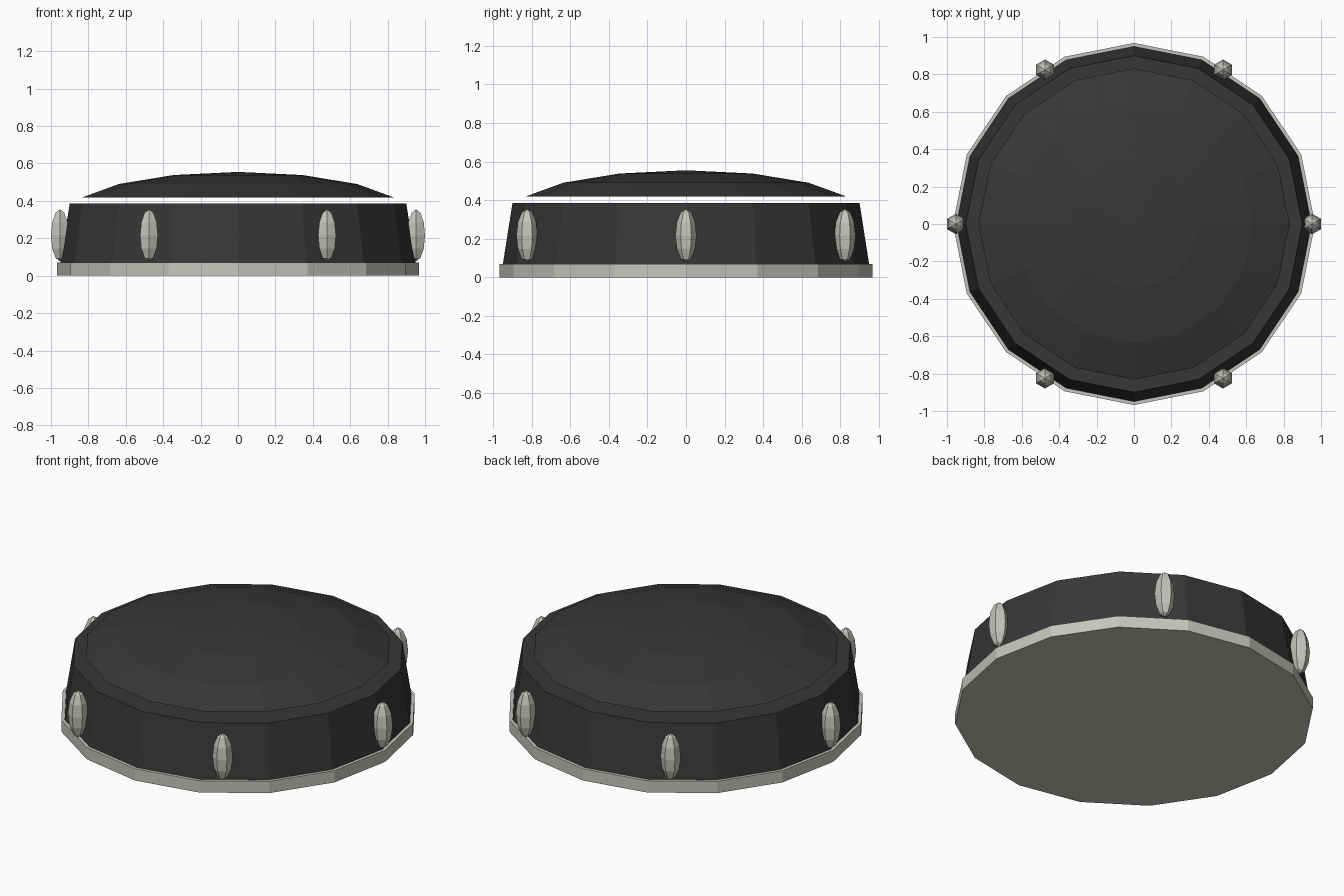
import bpy, bmesh, math
from mathutils import Matrix

if "Cube" in bpy.data.objects:
    bpy.data.objects.remove(bpy.data.objects["Cube"])


def material(name, rgb):
    m = bpy.data.materials.new(name)
    m.diffuse_color = (*rgb, 1)
    m.use_nodes = True
    m.node_tree.nodes["Principled BSDF"].inputs["Base Color"].default_value = m.diffuse_color
    return m


DARK = material("charcoal", (0.038, 0.038, 0.038))
LIGHT = material("pale grey", (0.56, 0.56, 0.51))


def finish(name, bm, mat):
    me = bpy.data.meshes.new(name)
    bmesh.ops.recalc_face_normals(bm, faces=bm.faces)
    bm.to_mesh(me)
    bm.free()
    me.materials.append(mat)
    ob = bpy.data.objects.new(name, me)
    bpy.context.collection.objects.link(ob)
    return ob


def drum(name, r1, r2, z1, z2, mat):
    # 16-sided capped frustum with a corner on each axis
    bm = bmesh.new()
    bmesh.ops.create_cone(bm, cap_ends=True, segments=16, radius1=r1, radius2=r2,
                          depth=z2 - z1, matrix=Matrix.Translation((0, 0, (z1 + z2) / 2)))
    finish(name, bm, mat)


# base trim and tapered body
drum("base_trim", 0.968, 0.968, 0.0, 0.07, LIGHT)
drum("body", 0.951, 0.90, 0.06, 0.385, DARK)

# shallow open dome floating just above the body: top of a flattened sphere
bm = bmesh.new()
bmesh.ops.create_uvsphere(bm, u_segments=16, v_segments=8, radius=1)
bmesh.ops.delete(bm, geom=[v for v in bm.verts if v.co.z < 0.2], context='VERTS')
bmesh.ops.transform(bm, verts=bm.verts,
                    matrix=Matrix.Translation((0, 0, 0.335)) @ Matrix.Diagonal((0.9, 0.9, 0.22, 1)))
dome = finish("dome", bm, DARK)

# six elongated studs around the side
for i in range(6):
    a = i * math.pi / 3
    bm = bmesh.new()
    bmesh.ops.create_uvsphere(bm, u_segments=6, v_segments=6, radius=1)
    bmesh.ops.transform(bm, verts=bm.verts,
                        matrix=Matrix.Translation((0.952 * math.cos(a), 0.952 * math.sin(a), 0.216))
                        @ Matrix.Diagonal((0.055, 0.055, 0.139, 1)))
    finish(f"stud_{i + 1}", bm, LIGHT)
